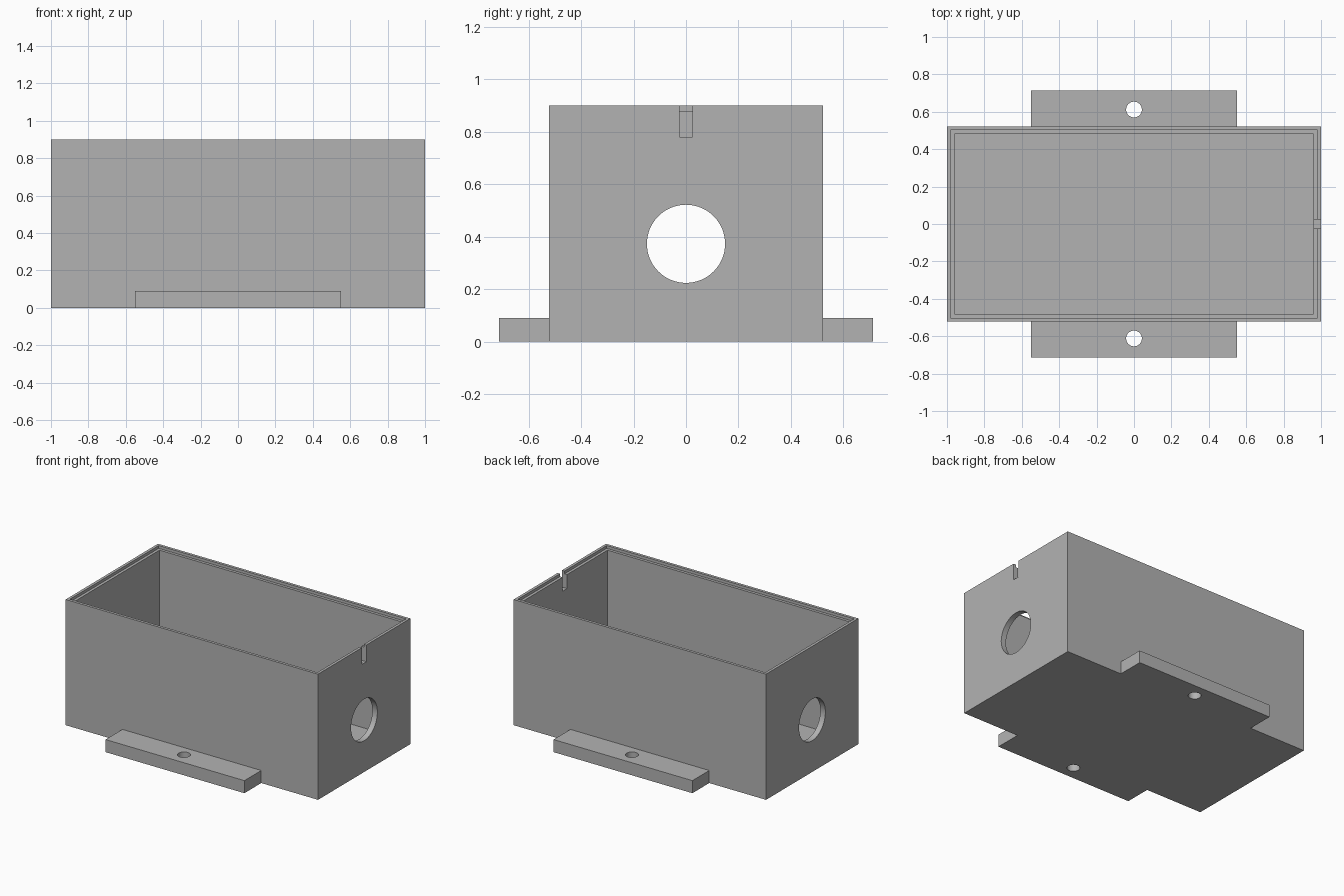
import bpy
import math

cube = bpy.data.objects.get("Cube")
if cube:
    bpy.data.objects.remove(cube, do_unlink=True)

# Overall sizes
LENGTH, DEPTH, HEIGHT = 2.0, 1.045, 0.9
WALL, LIP, LIP_DROP, FLOOR = 0.04, 0.02, 0.02, 0.04
OPEN_TOP = HEIGHT + 0.1

grey = bpy.data.materials.new("plain grey")
grey.use_nodes = True
colour = (0.45, 0.45, 0.45, 1)
grey.diffuse_color = colour
grey.node_tree.nodes["Principled BSDF"].inputs["Base Color"].default_value = colour


def box(name, width, depth, bottom, top, x=0, y=0):
    bpy.ops.mesh.primitive_cube_add(size=1, location=(x, y, (bottom + top) / 2))
    obj = bpy.context.object
    obj.name = name
    obj.scale = (width, depth, top - bottom)
    bpy.ops.object.transform_apply(location=True, rotation=True, scale=True)
    obj.data.materials.append(grey)
    return obj


def cylinder(name, radius, length, location, rotation=(0, 0, 0)):
    bpy.ops.mesh.primitive_cylinder_add(
        vertices=64, radius=radius, depth=length, location=location, rotation=rotation)
    obj = bpy.context.object
    obj.name = name
    obj.data.materials.append(grey)
    return obj


def combine(target, tool, operation):
    tool.hide_render = True
    mod = target.modifiers.new(tool.name, "BOOLEAN")
    mod.operation, mod.object, mod.solver = operation, tool, "EXACT"
    bpy.context.view_layer.objects.active = target
    bpy.ops.object.modifier_apply(modifier=mod.name)
    bpy.data.objects.remove(tool, do_unlink=True)


# Solid body with a mounting slab running through its base
body = box("open_box", LENGTH, DEPTH, 0, HEIGHT)
combine(body, box("mounting_tabs", 1.1, 1.426, 0, 0.09), "UNION")

# Main cavity and the wider step for a lid around the rim
combine(body, box("cavity", LENGTH - 2 * WALL, DEPTH - 2 * WALL, FLOOR, OPEN_TOP), "DIFFERENCE")
combine(body, box("lid_step", LENGTH - 2 * LIP, DEPTH - 2 * LIP, HEIGHT - LIP_DROP, OPEN_TOP),
        "DIFFERENCE")

# Round opening through both end walls
combine(body, cylinder("end_opening", 0.149, 3, (0, 0, 0.373), (0, math.pi / 2, 0)), "DIFFERENCE")

# Narrow slot at the top of one end wall
combine(body, box("slot", 0.2, 0.05, 0.78, OPEN_TOP, x=LENGTH / 2), "DIFFERENCE")

# Screw hole in each tab
for side in (-1, 1):
    combine(body, cylinder("screw_hole", 0.042, 0.5, (0, side * 0.612, 0)), "DIFFERENCE")

bpy.ops.object.select_all(action="DESELECT")
body.select_set(True)
bpy.context.view_layer.objects.active = body
bpy.ops.object.shade_smooth_by_angle(angle=math.radians(30))
